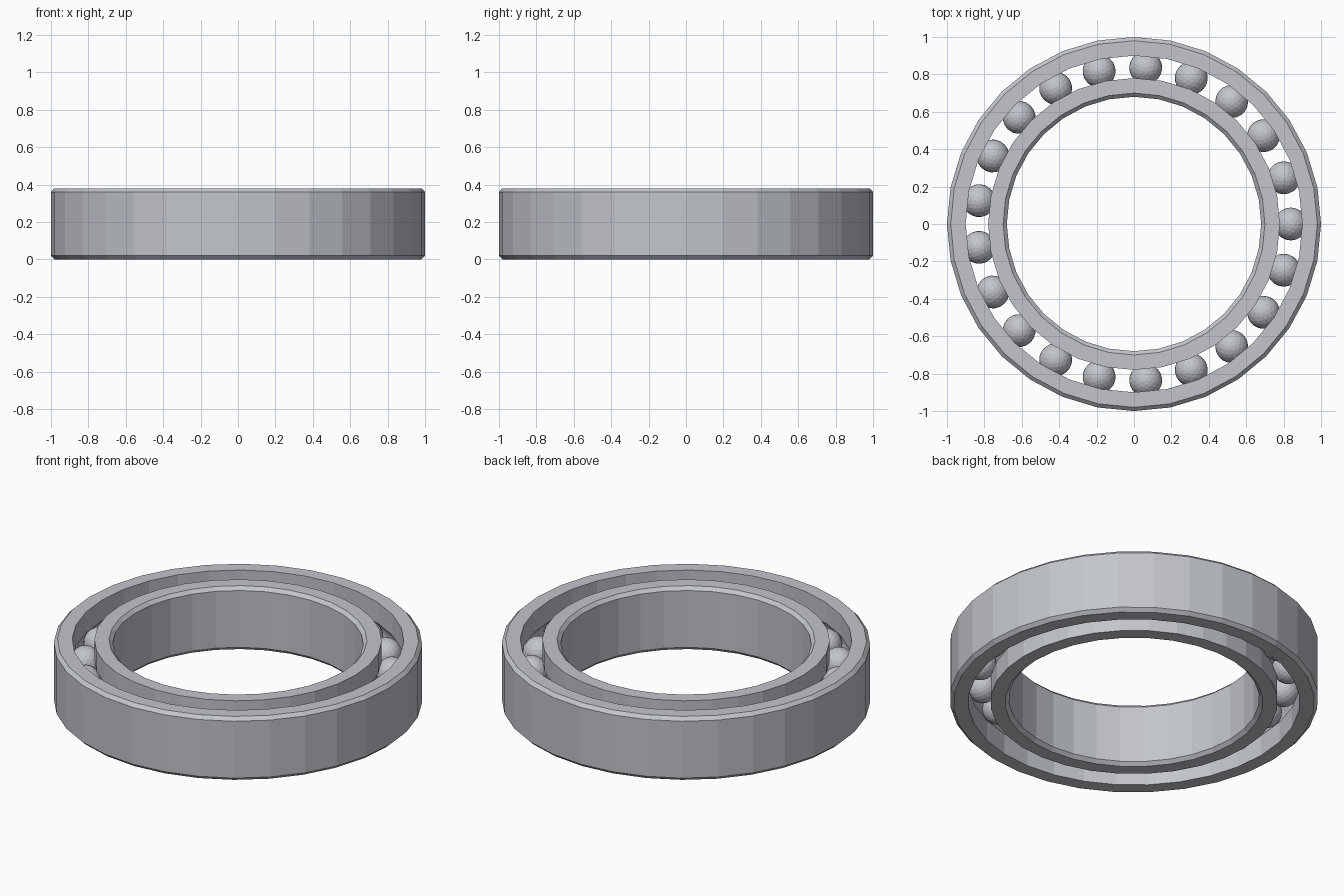
import bpy, bmesh, math
from mathutils import Matrix

cube = bpy.data.objects.get("Cube")
if cube:
    bpy.data.objects.remove(cube, do_unlink=True)

SEGMENTS = 32
BALLS = 21
HEIGHT = 0.38
MID = HEIGHT / 2
PITCH = 0.838       # radius of the circle of balls
BALL_RADIUS = 0.088
CHAMFER = 0.02

steel = bpy.data.materials.new("brushed_steel")
steel.use_nodes = True
colour = (0.54, 0.56, 0.60, 1)
steel.diffuse_color = colour
steel.node_tree.nodes["Principled BSDF"].inputs["Base Color"].default_value = colour


def finish(name, bm):
    bmesh.ops.recalc_face_normals(bm, faces=bm.faces[:])
    mesh = bpy.data.meshes.new(name)
    bm.to_mesh(mesh)
    bm.free()
    mesh.materials.append(steel)
    obj = bpy.data.objects.new(name, mesh)
    bpy.context.collection.objects.link(obj)
    return obj


def race(name, plain, grooved):
    """Ring with a chamfered plain wall and a ball groove in the other wall."""
    side = 1 if grooved > plain else -1
    profile = [(plain + side * CHAMFER, 0), (grooved, 0)]
    # groove arc, concentric with the balls
    groove_radius = BALL_RADIUS + 0.002
    reach = math.acos(abs(grooved - PITCH) / groove_radius)
    for i in range(7):
        a = reach * (i / 3 - 1)
        profile.append((PITCH - side * groove_radius * math.cos(a),
                        MID + groove_radius * math.sin(a)))
    profile += [(grooved, HEIGHT), (plain + side * CHAMFER, HEIGHT),
                (plain, HEIGHT - CHAMFER), (plain, CHAMFER)]

    # revolve the closed profile around z
    bm = bmesh.new()
    loops = []
    for s in range(SEGMENTS):
        t = math.tau * s / SEGMENTS
        loops.append([bm.verts.new((r * math.cos(t), r * math.sin(t), z))
                      for r, z in profile])
    n = len(profile)
    for s in range(SEGMENTS):
        a, b = loops[s], loops[(s + 1) % SEGMENTS]
        for i in range(n):
            j = (i + 1) % n
            bm.faces.new((a[i], b[i], b[j], a[j]))
    return finish(name, bm)


# Outer and inner rings
race("outer_ring", 1.0, 0.90)
race("inner_ring", 0.68, 0.78)

# Balls spaced evenly between the rings
for k in range(BALLS):
    t = math.tau * k / BALLS
    bm = bmesh.new()
    bmesh.ops.create_icosphere(bm, subdivisions=3, radius=BALL_RADIUS)
    ball = finish(f"ball_{k + 1}", bm)
    ball.matrix_world = (Matrix.Rotation(t, 4, "Z")
                         @ Matrix.Translation((PITCH, 0, MID)))
